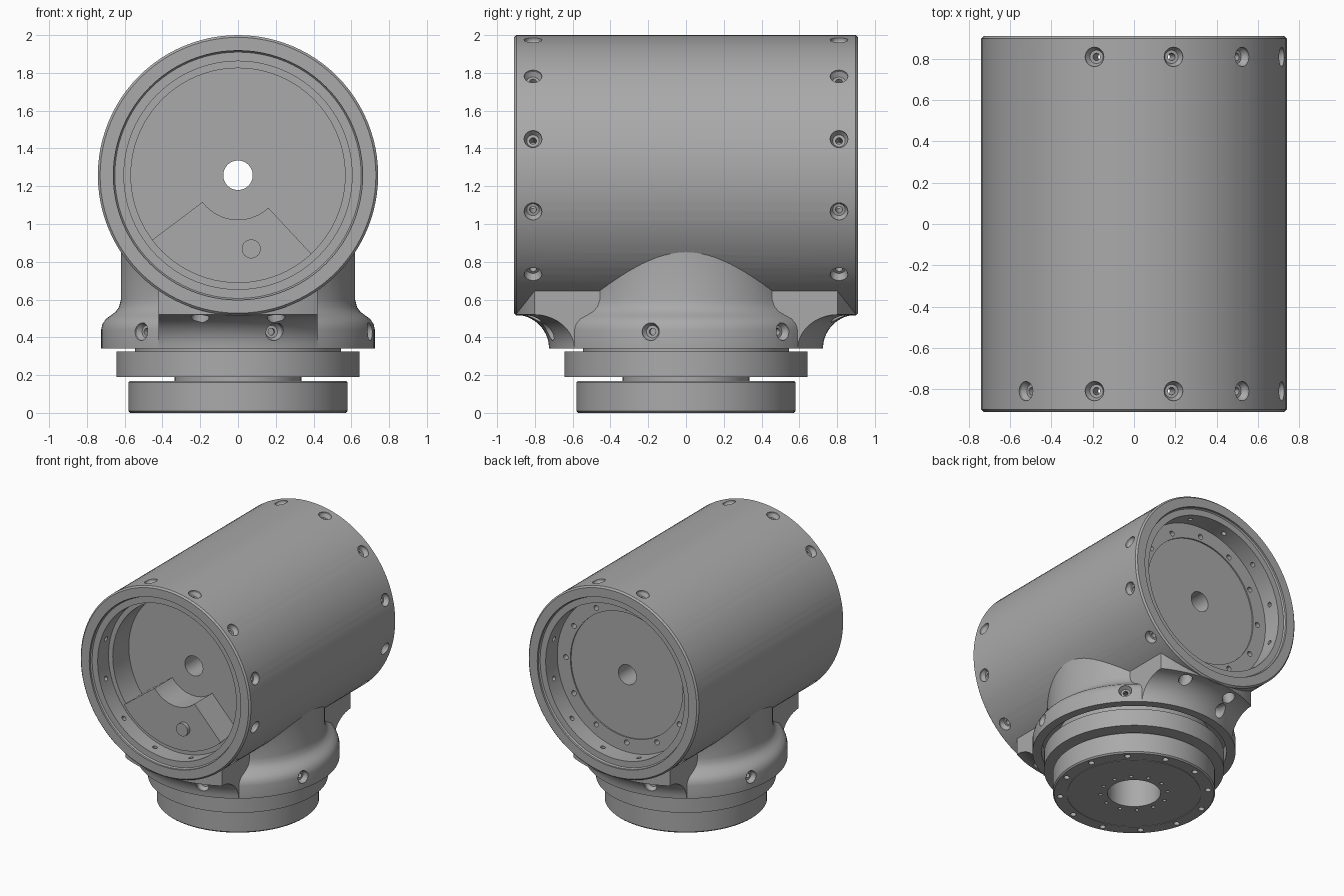
import bpy, bmesh
from math import pi, sin, cos, radians
from mathutils import Matrix, Vector

default = bpy.data.objects.get("Cube")
if default:
    bpy.data.objects.remove(default, do_unlink=True)

metal = bpy.data.materials.new("grey_metal")
metal.use_nodes = True
GREY = (0.4, 0.4, 0.4, 1)
metal.diffuse_color = GREY
metal.node_tree.nodes["Principled BSDF"].inputs["Base Color"].default_value = GREY

Y_AXIS = Matrix.Rotation(-pi / 2, 4, 'X')
AXIS_Z = 1.258
BARREL = Matrix.Translation((0, 0, AXIS_Z)) @ Y_AXIS


def lathe(bm, profile, matrix=Matrix(), steps=96):
    """Revolve (radius, height) points; both ends lie on the axis."""
    rings = []
    for r, h in profile:
        count = steps if r > 0 else 1
        rings.append([bm.verts.new(matrix @ Vector((r * cos(2 * pi * i / steps),
                                                    r * sin(2 * pi * i / steps), h)))
                      for i in range(count)])
    for a, b in zip(rings, rings[1:]):
        for i in range(steps):
            j = (i + 1) % steps
            loop = [a[i % len(a)], a[j % len(a)], b[j % len(b)], b[i % len(b)]]
            bm.faces.new(list(dict.fromkeys(loop)))


def make(name, bm):
    bmesh.ops.recalc_face_normals(bm, faces=bm.faces)
    mesh = bpy.data.meshes.new(name)
    bm.to_mesh(mesh)
    bm.free()
    mesh.materials.append(metal)
    obj = bpy.data.objects.new(name, mesh)
    bpy.context.collection.objects.link(obj)
    return obj


def turned(name, profile, matrix=Matrix()):
    bm = bmesh.new()
    lathe(bm, profile, matrix)
    return make(name, bm)


def drilled(name, matrices, profile):
    bm = bmesh.new()
    for m in matrices:
        lathe(bm, profile, m, 20)
    return make(name, bm)


def combine(target, tool, operation):
    tool.hide_render = True
    mod = target.modifiers.new("cut", 'BOOLEAN')
    mod.operation, mod.solver, mod.object = operation, 'EXACT', tool
    bpy.context.view_layer.objects.active = target
    bpy.ops.object.modifier_apply(modifier=mod.name)
    bpy.data.objects.remove(tool, do_unlink=True)


def smooth(obj):
    bpy.ops.object.select_all(action='DESELECT')
    obj.select_set(True)
    bpy.context.view_layer.objects.active = obj
    bpy.ops.object.shade_smooth_by_angle(angle=radians(28))


# Horizontal barrel
R, END = 0.742, 0.91
housing = turned("housing", [(0, -END), (R - .012, -END), (R, -END + .012),
                             (R, END - .012), (R - .012, END), (0, END)], BARREL)

# Vertical neck with its rounded flange
combine(housing, turned("neck", [
    (0, .34), (.725, .34), (.725, .44), (.718, .47), (.70, .497), (.675, .515),
    (.648, .535), (.63, .56), (.62, .60), (.62, .95), (0, .95)]), 'UNION')

# Concave web joining the flange to both barrel ends
arc = [(.905 - .18 * cos(a), .34 + .18 * sin(a)) for a in (pi / 2 * k / 10 for k in range(11))]
web = turned("web", [(0, .34)] + arc + [(.905, .7), (0, .7)])
bm = bmesh.new()
bmesh.ops.create_cube(bm, size=1, matrix=Matrix.Translation((0, 0, .5)) @ Matrix.Diagonal((.84, 3, 1, 1)))
combine(web, make("web_limits", bm), 'INTERSECT')
combine(housing, web, 'UNION')

# Open barrel ends, inner floors and the through bore
combine(housing, turned("bore", [
    (0, -1), (.66, -1), (.66, -.895), (.652, -.885), (.604, -.885), (.604, -.75),
    (.567, -.75), (.567, -.55), (.078, -.55), (.078, .73), (.49, .73), (.49, .74),
    (.604, .74), (.604, .885), (.652, .885), (.66, .895), (.66, 1), (0, 1)], BARREL), 'DIFFERENCE')

# Open underside of the flange
combine(housing, turned("flange_cavity", [(0, .2), (.66, .2), (.66, .46), (0, .46)]), 'DIFFERENCE')

# Counterbored screw holes around the barrel ends and the flange
spots = []
for y in (-.81, .81):
    for k in range(12):
        spots.append(Matrix.Translation((0, y, AXIS_Z)) @ Matrix.Rotation(radians(15 + 30 * k), 4, 'Y')
                     @ Matrix.Translation((0, 0, R)))
for k in range(6):
    spots.append(Matrix.Translation((0, 0, .43)) @ Matrix.Rotation(radians(45 + 60 * k), 4, 'Z')
                 @ Matrix.Rotation(pi / 2, 4, 'Y') @ Matrix.Translation((0, 0, .725)))
combine(housing, drilled("screw_holes", spots, [
    (0, .06), (.047, .06), (.047, -.015), (.033, -.04), (.018, -.04),
    (.018, -.16), (0, -.16)]), 'DIFFERENCE')

# Ring of small holes in the back floor
floor_spots = [BARREL @ Matrix.Rotation(radians(30 * k), 4, 'Z') @ Matrix.Translation((.53, 0, .74))
               for k in range(12)]
combine(housing, drilled("floor_holes", floor_spots,
                         [(0, .02), (.02, .02), (.02, -.06), (0, -.06)]), 'DIFFERENCE')
smooth(housing)

# Sector block inside the front opening
bm = bmesh.new()
angles = [radians(217 + 96 * k / 24) for k in range(25)]
outline = [(.57, a) for a in angles] + [(.235, a) for a in reversed(angles)]
face = bm.faces.new([bm.verts.new((r * cos(a), -.77, AXIS_Z + r * sin(a))) for r, a in outline])
grown = bmesh.ops.extrude_face_region(bm, geom=[face])
bmesh.ops.translate(bm, vec=(0, .225, 0),
                    verts=[v for v in grown["geom"] if isinstance(v, bmesh.types.BMVert)])
smooth(make("sector_block", bm))

# Round peg on the sector block
smooth(turned("peg", [(0, -.80), (.05, -.80), (.05, -.75), (0, -.75)],
              Matrix.Translation((.07, 0, .868)) @ Y_AXIS))

# Stepped output base with hollow centre
base = turned("output_base", [
    (0, .33), (.19, .33), (.19, 0), (.475, 0), (.475, .004), (.48, .004), (.48, 0),
    (.57, 0), (.58, .01), (.58, .162), (.572, .17), (.335, .17), (.335, .19),
    (.643, .19), (.643, .325), (.545, .325), (.545, .46), (0, .46)])
for name, radius, size in (("rim_holes", .53, .022), ("hub_holes", .24, .013)):
    ring = [Matrix.Rotation(radians(15 + 30 * k), 4, 'Z') @ Matrix.Translation((radius, 0, 0))
            for k in range(12)]
    combine(base, drilled(name, ring, [(0, -.02), (size, -.02), (size, .06), (0, .06)]), 'DIFFERENCE')
smooth(base)
